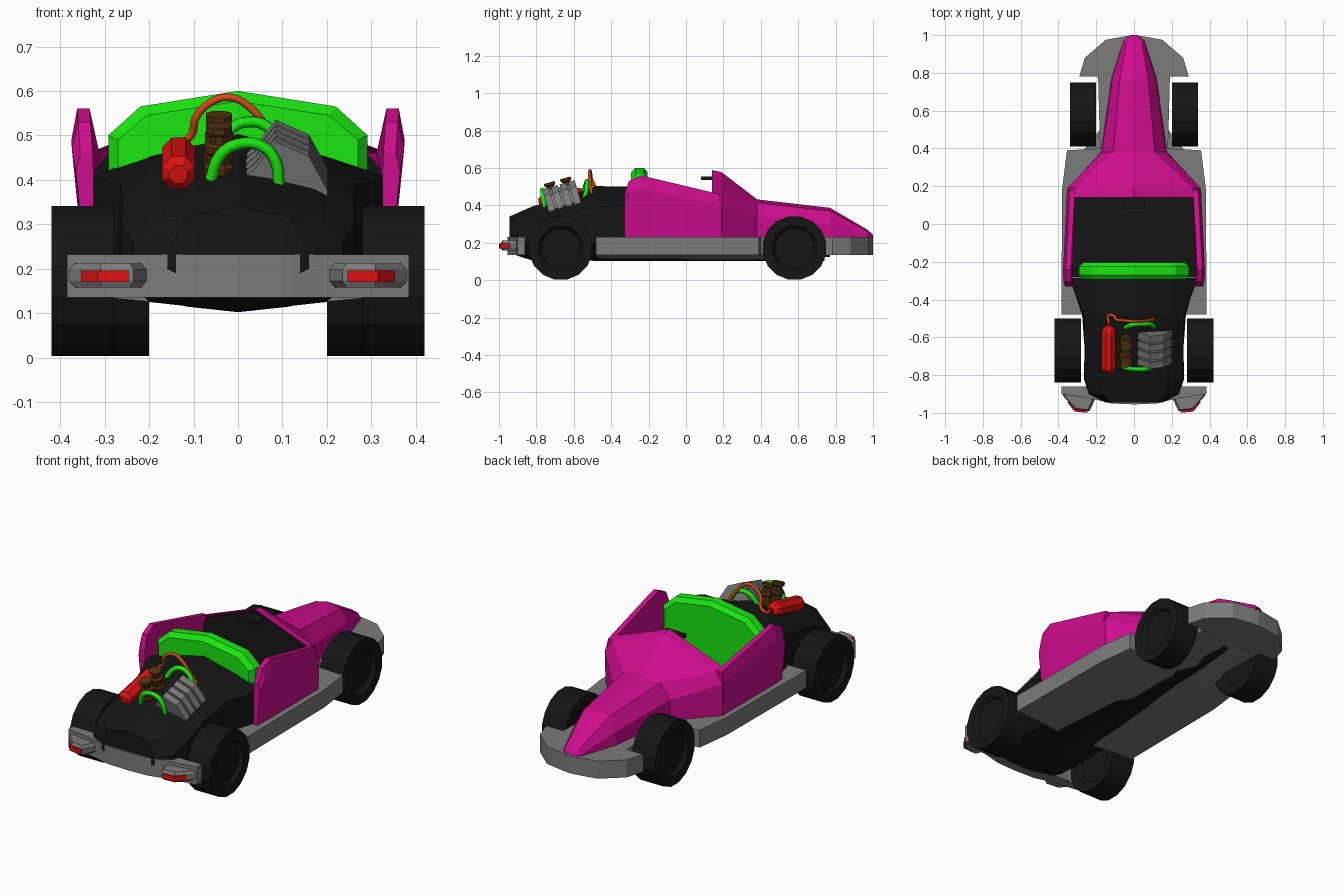
import bpy, bmesh
from math import sin, cos, pi, radians
from mathutils import Matrix, Vector

if "Cube" in bpy.data.objects:
    bpy.data.objects.remove(bpy.data.objects["Cube"])


def material(name, rgb):
    m = bpy.data.materials.new(name)
    m.diffuse_color = (*rgb, 1)
    m.use_nodes = True
    m.node_tree.nodes["Principled BSDF"].inputs["Base Color"].default_value = m.diffuse_color
    return m


PINK = material("pink paint", (0.62, 0.004, 0.27))
GREEN = material("green", (0.01, 0.8, 0.005))
BLACK = material("black", (0.008, 0.008, 0.008))
GREY = material("grey metal", (0.2, 0.2, 0.2))
RED = material("red", (0.75, 0.006, 0.006))
BROWN = material("brown", (0.09, 0.03, 0.006))
ORANGE = material("orange", (0.6, 0.07, 0.01))


def loft(name, rings, mat, caps=True, mirror=False, closed=False):
    """Skin a list of equal-length 3D rings."""
    bm = bmesh.new()
    vs = [[bm.verts.new(p) for p in r] for r in rings]
    n = len(rings[0])
    pairs = list(zip(vs, vs[1:])) + ([(vs[-1], vs[0])] if closed else [])
    for a, b in pairs:
        for i in range(n):
            j = (i + 1) % n
            bm.faces.new((a[i], a[j], b[j], b[i]))
    if caps and not closed:
        bm.faces.new(vs[0])
        bm.faces.new(vs[-1])
    bmesh.ops.remove_doubles(bm, verts=bm.verts, dist=1e-5)
    bmesh.ops.recalc_face_normals(bm, faces=bm.faces)
    me = bpy.data.meshes.new(name)
    bm.to_mesh(me)
    bm.free()
    ob = bpy.data.objects.new(name, me)
    bpy.context.collection.objects.link(ob)
    me.materials.append(mat)
    if mirror:
        md = ob.modifiers.new("mirror", "MIRROR")
        md.use_mirror_merge = False
    return ob


def mirrored(half):
    """Half outline starting and ending on x = 0 -> full ring."""
    return half + [(-x, b) for x, b in half[-2:0:-1]]


def hull(name, sections, mat, caps=True):
    return loft(name, [[(x, y, z) for x, z in mirrored(h)] for y, h in sections], mat, caps)


def slab(name, outline, z0, z1, mat, mirror=False):
    return loft(name, [[(x, y, z) for x, y in outline] for z in (z0, z1)], mat, mirror=mirror)


def lathe(name, profile, sides, mat, mtx, mirror=False):
    """Profile of (radius, height) turned about local z, then placed by mtx."""
    rings = [[mtx @ Vector((r * cos(2 * pi * (k + .5) / sides), r * sin(2 * pi * (k + .5) / sides), h))
              for k in range(sides)] for r, h in profile]
    return loft(name, rings, mat, mirror=mirror)


def pipe(name, pts, radius, mat):
    cu = bpy.data.curves.new(name, "CURVE")
    cu.dimensions = "3D"
    cu.bevel_depth = radius
    cu.bevel_resolution = 1
    cu.resolution_u = 4
    cu.use_fill_caps = True
    sp = cu.splines.new("BEZIER")
    sp.bezier_points.add(len(pts) - 1)
    for bp, p in zip(sp.bezier_points, pts):
        bp.co = p
        bp.handle_left_type = bp.handle_right_type = "AUTO"
    ob = bpy.data.objects.new(name, cu)
    bpy.context.collection.objects.link(ob)
    cu.materials.append(mat)
    return ob


# Wheels with recessed hubs
tyre = [(.105, -.05), (.12, -.07), (.172, -.07), (.172, .07), (.12, .07), (.105, .05)]
for label, x, y in (("rear", .35, -.67), ("front", .27, .58)):
    lathe(label + "_wheels", tyre, 16, BLACK,
          Matrix.Translation((x, y, .172)) @ Matrix.Rotation(pi / 2, 4, "Y"), mirror=True)

# Grey skirt around nose and sides, shallow V belly, black keel
slab("chassis_skirt", mirrored([(0, 1), (.04, .995), (.15, .975), (.26, .88), (.29, .78), (.19, .78),
                                (.18, .40), (.355, .39), (.38, .19), (.385, -.48), (0, -.48)]),
     .135, .23, GREY)
hull("belly", [(y, [(0, b), (w, .135), (0, .14)]) for y, b, w in
               ((-.48, .107, .3), (.35, .107, .3), (.5, .107, .18), (.77, .125, .15))], GREY)
hull("keel", [(y, [(0, .102), (w, .115), (0, .15)]) for y, w in ((-.5, .12), (.3, .06), (.74, .015))], BLACK)

# Pink nose and cowl, open towards the cockpit
hull("nose_cowl", [
    (1.0, [(0, .225), (.02, .225), (.02, .232), (.012, .24), (0, .243)]),
    (.97, [(0, .225), (.055, .225), (.055, .24), (.04, .262), (0, .27)]),
    (.77, [(0, .225), (.12, .225), (.115, .30), (.075, .37), (0, .387)]),
    (.38, [(0, .225), (.175, .225), (.17, .34), (.11, .415), (0, .432)]),
    (.19, [(0, .225), (.35, .225), (.353, .40), (.31, .46), (0, .578)]),
    (.14, [(0, .225), (.35, .225), (.355, .405), (.318, .468), (0, .588)])], PINK, caps=False)

# Raised cockpit sides
side = [(.18, .35, .355, .40, .34, .46), (-.24, .35, .375, .49, .362, .56),
        (-.305, .348, .374, .47, .36, .53), (-.33, .345, .365, .42, .355, .46)]
loft("cockpit_sides", [[(b, y, .23), (m, y, mz), (t, y, tz), (t - .028, y, tz), (.325, y, .40), (.325, y, .23)]
                       for y, b, m, mz, t, tz in side], PINK, mirror=True)

# Dark cockpit floor, dash and steering wheel
slab("cockpit_floor", [(-.325, -.28), (.325, -.28), (.325, .19), (-.325, .19)], .226, .24, BLACK)
hull("dash", [(y, [(0, .23), (.34, .23), (.34, .40), (.30, .45), (0, .565)]) for y in (.17, .19)], BLACK)
rim = Matrix.Translation((0, .105, .545)) @ Matrix.Rotation(radians(-15), 4, "X")
slab("steering_grip", [(-.06, .08), (.06, .08), (.05, .15), (-.05, .15)], .535, .555, BLACK)

# Green seat back with chamfered edge
seat_half = [(0, .24), (.29, .24), (.292, .50), (.22, .565), (0, .60)]
inner = [(0, .245), (.268, .245), (.27, .49), (.205, .545), (0, .577)]
hull("seat_back", [(-.295, inner), (-.27, seat_half), (-.225, seat_half), (-.205, inner)], GREEN)

# Black tail body
hull("tail_body", [
    (-.285, [(0, .14), (.2, .15), (.33, .22), (.34, .405), (.2, .452), (0, .50)]),
    (-.48, [(0, .107), (.2, .125), (.275, .20), (.265, .39), (.19, .45), (0, .503)]),
    (-.65, [(0, .103), (.2, .125), (.262, .20), (.26, .36), (.17, .41), (0, .44)]),
    (-.82, [(0, .105), (.2, .13), (.265, .20), (.262, .30), (.17, .35), (0, .395)]),
    (-.90, [(0, .13), (.18, .14), (.24, .20), (.235, .255), (.17, .32), (0, .36)]),
    (-.945, [(0, .16), (.12, .17), (.15, .20), (.15, .25), (.12, .315), (0, .34)])], BLACK)

# Rear bumper and lamps
slab("rear_bumper", mirrored([(0, -.955), (.12, -.95), (.22, -.925), (.385, -.90), (.385, -.86),
                              (.22, -.86), (.1, -.89), (0, -.89)]), .135, .232, GREY)


def lamp(scale):
    c = Vector((.295, -.94))
    return [c + (Vector(p) - c) * scale for p in
            ((.20, -.915), (.235, -.99), (.31, -.983), (.38, -.905), (.36, -.88))]


loft("lamp_housings", [[(*p, z) for p in lamp(s)] for s, z in
                       ((.85, .158), (1, .172), (1, .198), (.85, .212))], GREY, mirror=True)
slab("tail_lamps", [(.245, -.96), (.247, -.999), (.315, -.993), (.353, -.944), (.33, -.92)],
     .17, .196, RED, mirror=True)

# Finned engine block, leaning with the tail slope
lean = Matrix.Translation((0, -.65, .40)) @ Matrix.Rotation(radians(16), 4, "X")
fin = [(-.01, -.06), (0, .02), (.04, .055), (.085, .115), (.16, .08), (.202, 0), (.2, -.03), (.17, -.06)]


def ribs(name, y0, y1, k):
    loft(name, [[lean @ Vector((.09 + (x - .09) * k, y, .02 + (z - .02) * k)) for x, z in fin]
                for y in (y0, y1)], GREY)


for i in range(4):
    y = -.072 + i * .048
    ribs("engine_fin_%d" % (i + 1), y - .018, y + .018, 1)
ribs("engine_core", -.08, .08, .86)

# Brown stepped carburettors
stack = [(.036, -.04), (.036, .045), (.028, .055), (.028, .075), (.034, .08), (.034, .095),
         (.022, .1), (.022, .118), (.032, .125), (.032, .14)]
for i, y in enumerate((-.045, .045)):
    lathe("carburettor_%d" % (i + 1), stack, 8, BROWN, lean @ Matrix.Translation((-.043, y, 0)))

# Red pressure bottle
lathe("red_bottle", [(.022, -.135), (.04, -.115), (.04, .09), (.03, .108), (.013, .118), (.013, .135)], 8, RED,
      Matrix.Translation((-.134, -.655, .44)) @ Matrix.Rotation(radians(-90 + 12), 4, "X"))

# Green hoses and orange line
pipe("rear_hose", [(-.062, -.745, .40), (-.04, -.762, .455), (0, -.768, .48), (.055, -.768, .475),
                   (.085, -.765, .44), (.092, -.755, .39)], .013, GREEN)
pipe("front_hose", [(-.045, -.55, .47), (-.015, -.535, .515), (.02, -.53, .53), (.065, -.53, .52),
                    (.10, -.535, .47), (.105, -.55, .43)], .013, GREEN)
pipe("orange_line", [(-.134, -.525, .465), (-.137, -.485, .475), (-.105, -.487, .50), (-.095, -.505, .54),
                     (-.06, -.51, .575), (-.015, -.514, .585), (.03, -.515, .56), (.07, -.51, .51),
                     (.105, -.505, .46)], .009, ORANGE)
